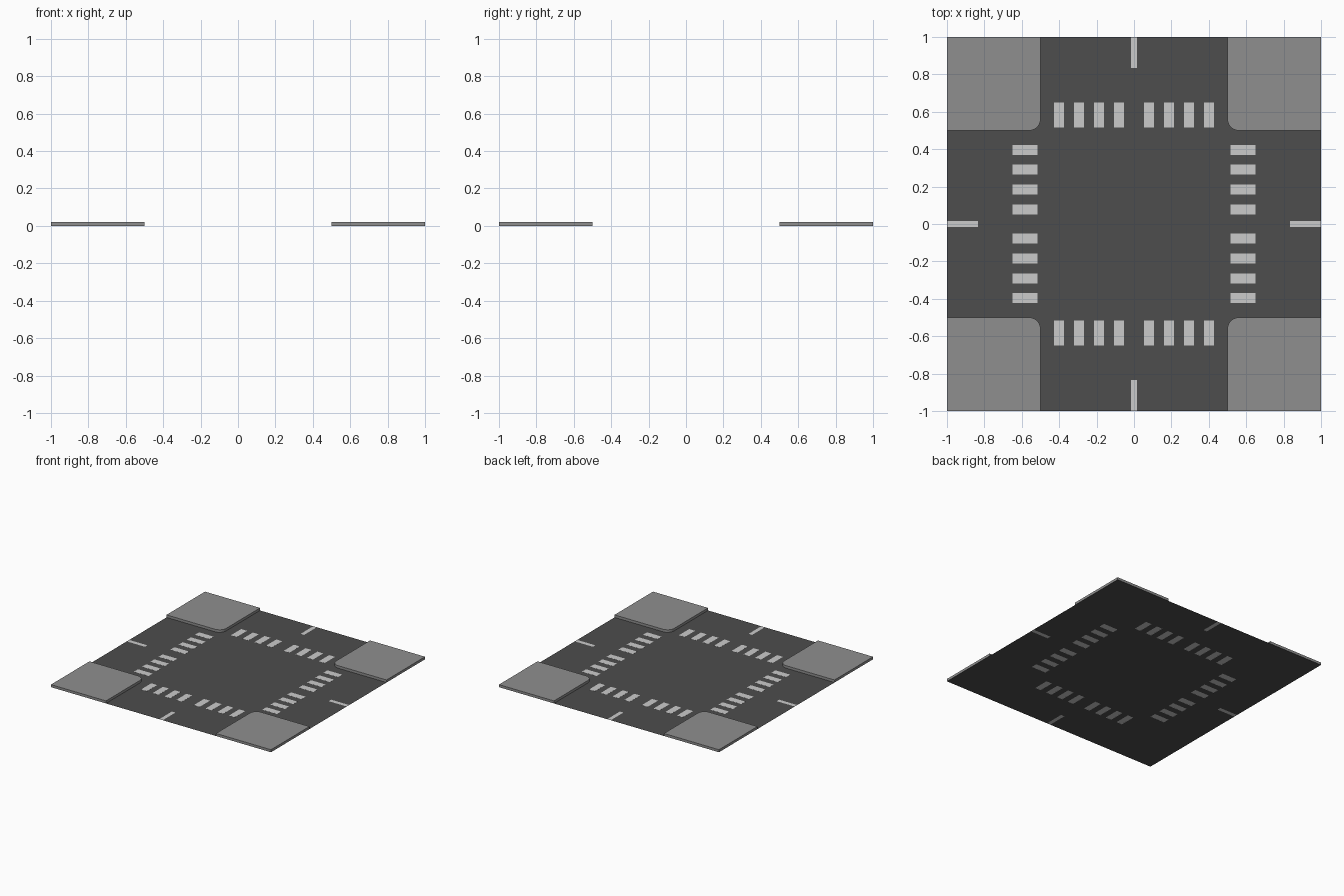
import bpy, bmesh, math

if "Cube" in bpy.data.objects:
    bpy.data.objects.remove(bpy.data.objects["Cube"])

U = 0.0533            # crossing stripe width and gap
STRIPE_H = 0.0005     # painted stripe height
KERB_H = 0.021        # pavement height


def material(name, v):
    m = bpy.data.materials.new(name)
    m.diffuse_color = (v, v, v, 1)
    m.use_nodes = True
    m.node_tree.nodes["Principled BSDF"].inputs["Base Color"].default_value = m.diffuse_color
    return m


ASPHALT = material("asphalt", 0.075)
PAVING = material("paving", 0.275)


def finish(bm, name, mat=None):
    me = bpy.data.meshes.new(name)
    bm.to_mesh(me)
    bm.free()
    if mat:
        me.materials.append(mat)
    ob = bpy.data.objects.new(name, me)
    bpy.context.collection.objects.link(ob)
    return ob


def slab(bm, pts, h):
    """Top face at height h with side walls down to z = 0 (flat if h is 0)."""
    top = [bm.verts.new((x, y, h)) for x, y in pts]
    bm.faces.new(top)
    if h > 0:
        low = [bm.verts.new((x, y, 0)) for x, y in pts]
        n = len(pts)
        for i in range(n):
            j = (i + 1) % n
            bm.faces.new((low[i], low[j], top[j], top[i]))


def rect(x0, x1, y0, y1):
    return [(x0, y0), (x1, y0), (x1, y1), (x0, y1)]


def turned(pts, k):
    for _ in range(k):
        pts = [(-y, x) for x, y in pts]
    return pts


def stripe(s, inset):
    """One crossing stripe of the back arm, slid towards the centre by inset."""
    c = s * U - math.copysign(inset, s)
    return rect(c - U / 2, c + U / 2, 0.517, 0.65)


# Paint on the four arms; the side arms have slightly closer inner stripes
marks = []
for k, side in enumerate(("back", "left", "front", "right")):
    stripe_bm, line_bm = bmesh.new(), bmesh.new()
    for s in (-7.5, -5.5, -3.5, -1.5, 1.5, 3.5, 5.5, 7.5):
        p = turned(stripe(s, 0.003 if k % 2 else 0), k)
        slab(stripe_bm, p, STRIPE_H)
        marks.append(p)
    p = turned(rect(-0.016, 0.016, 0.835, 1), k)
    slab(line_bm, p, 0)
    marks.append(p)
    finish(stripe_bm, "crossing_stripes_" + side)
    finish(line_bm, "lane_line_" + side)


# Road surface: grid with openings where the paint is inlaid
def cuts(axis):
    return sorted({round(p[axis], 5) for m in marks for p in m} | {-1, 1})


def painted(x, y):
    return any(min(p[0] for p in m) < x < max(p[0] for p in m) and
               min(p[1] for p in m) < y < max(p[1] for p in m) for m in marks)


xs, ys = cuts(0), cuts(1)
bm = bmesh.new()
grid = [[bm.verts.new((x, y, 0)) for y in ys] for x in xs]
for i in range(len(xs) - 1):
    for j in range(len(ys) - 1):
        if not painted((xs[i] + xs[i + 1]) / 2, (ys[j] + ys[j + 1]) / 2):
            bm.faces.new((grid[i][j], grid[i + 1][j],
                          grid[i + 1][j + 1], grid[i][j + 1]))
finish(bm, "road", ASPHALT)

# Corner pavements with a rounded inner corner
R = 0.06
arc = [(0.5 + R - R * math.cos(a), 0.5 + R - R * math.sin(a))
       for a in (math.pi / 2 * i / 8 for i in range(9))]
corner = arc + [(1, 0.5), (1, 1), (0.5, 1)]
for k, place in enumerate(("back_right", "back_left", "front_left", "front_right")):
    bm = bmesh.new()
    slab(bm, turned(corner, k), KERB_H)
    finish(bm, "pavement_" + place, PAVING)
